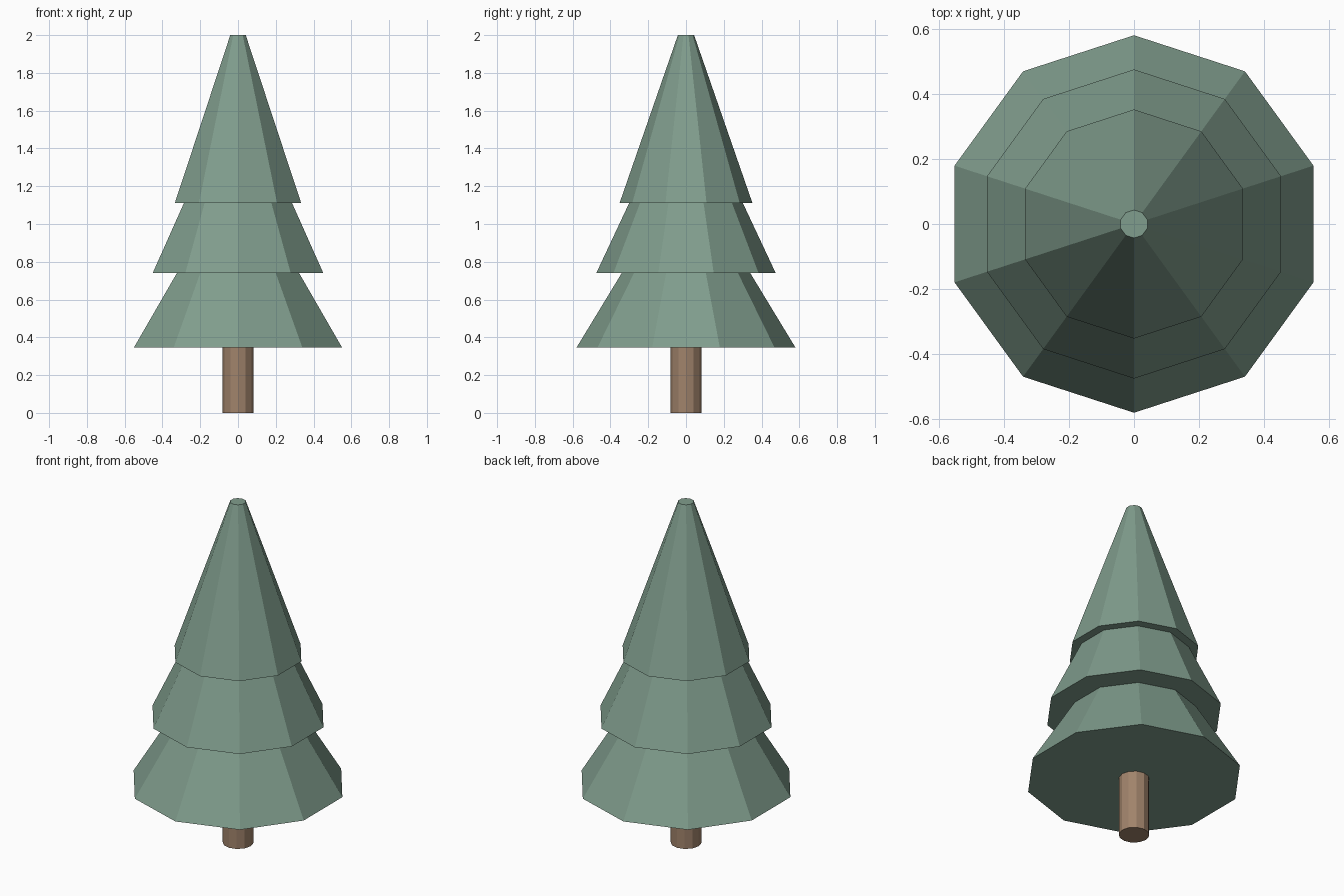
import bpy
import bmesh
from math import sin, cos, tau

cube = bpy.data.objects.get("Cube")
if cube:
    bpy.data.objects.remove(cube, do_unlink=True)


def make_material(name, rgb):
    mat = bpy.data.materials.new(name)
    mat.use_nodes = True
    colour = (*rgb, 1.0)
    mat.diffuse_color = colour
    mat.node_tree.nodes["Principled BSDF"].inputs["Base Color"].default_value = colour
    return mat


def frustum(name, sides, bottom, top, mat):
    """Capped flat-sided frustum; bottom and top are (radius, height), one corner on +y."""
    bm = bmesh.new()
    angles = [tau * i / sides for i in range(sides)]
    low, high = [
        [bm.verts.new((-r * sin(a), r * cos(a), z)) for a in angles]
        for r, z in (bottom, top)
    ]
    bm.faces.new(reversed(low))
    bm.faces.new(high)
    for i in range(sides):
        j = (i + 1) % sides
        bm.faces.new((low[i], low[j], high[j], high[i]))
    mesh = bpy.data.meshes.new(name)
    bm.to_mesh(mesh)
    bm.free()
    mesh.materials.append(mat)
    obj = bpy.data.objects.new(name, mesh)
    bpy.context.collection.objects.link(obj)
    return obj


needles = make_material("needle green", (0.216, 0.337, 0.266))
bark = make_material("bark brown", (0.352, 0.227, 0.147))

# Trunk, reaching just inside the foliage
frustum("trunk", 12, (0.082, 0.0), (0.082, 0.40), bark)

# Foliage tiers; the lower two end hidden inside the tier above
frustum("lower_foliage", 10, (0.58, 0.345), (0.31, 0.79), needles)
frustum("middle_foliage", 10, (0.475, 0.74), (0.278, 1.16), needles)
frustum("upper_foliage", 10, (0.352, 1.11), (0.043, 2.0), needles)
